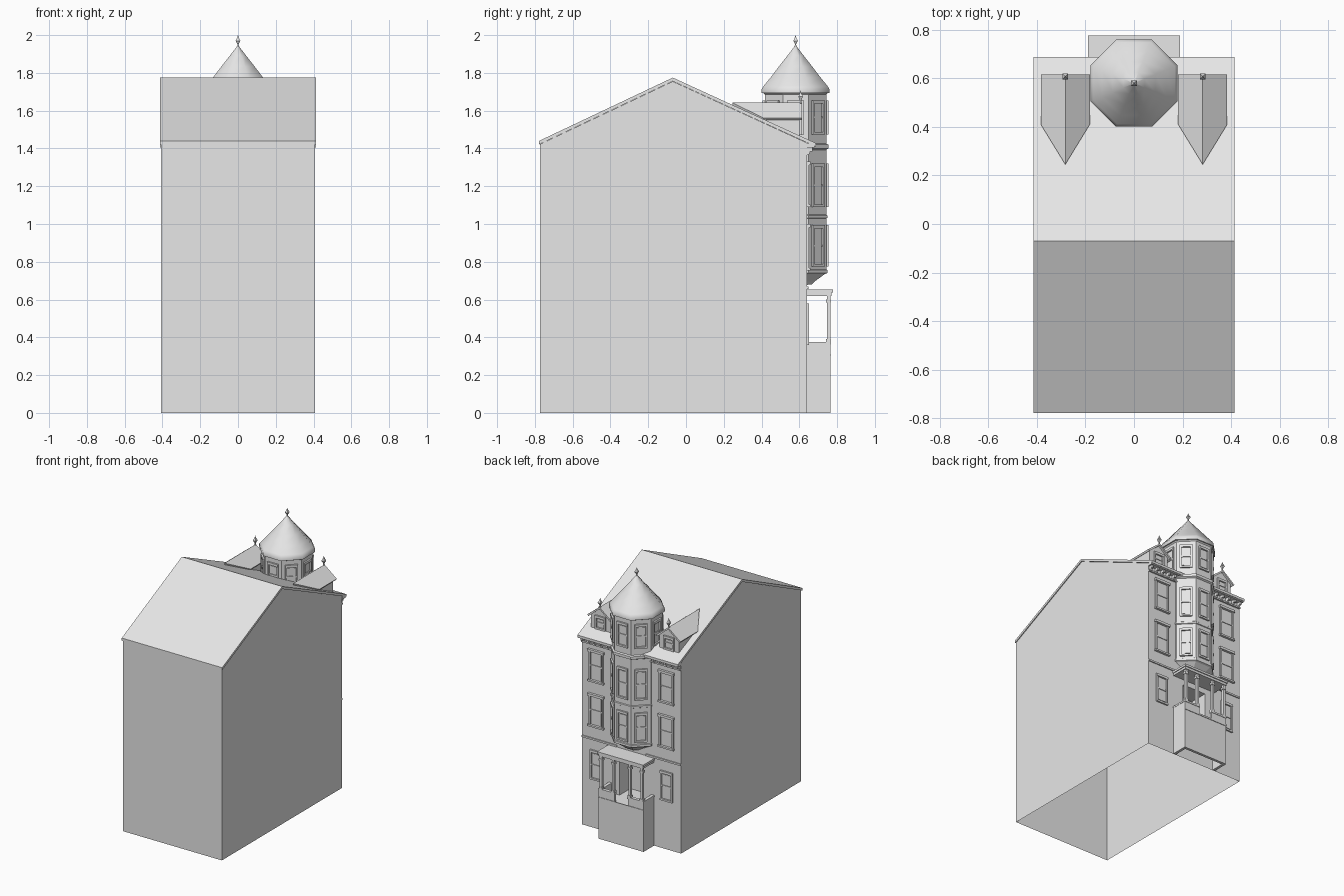
import bpy, bmesh, math
from mathutils import Matrix, Vector

cube = bpy.data.objects.get("Cube")
if cube:
    bpy.data.objects.remove(cube, do_unlink=True)

grey = bpy.data.materials.new("plain_grey")
grey.use_nodes = True
grey.diffuse_color = (0.8, 0.8, 0.8, 1)
grey.node_tree.nodes["Principled BSDF"].inputs["Base Color"].default_value = (0.8, 0.8, 0.8, 1)

T, I = Matrix.Translation, Matrix.Identity(4)
HALF, FRONT, BACK = 0.408, -0.773, 0.64
TOWER_Y, TOWER_R = 0.58, 0.163


def finish(name, bm, smooth=0):
    bmesh.ops.recalc_face_normals(bm, faces=bm.faces)
    me = bpy.data.meshes.new(name)
    bm.to_mesh(me)
    bm.free()
    me.materials.append(grey)
    ob = bpy.data.objects.new(name, me)
    bpy.context.collection.objects.link(ob)
    if smooth:
        bpy.context.view_layer.objects.active = ob
        ob.select_set(True)
        bpy.ops.object.shade_smooth_by_angle(angle=math.radians(smooth))
        ob.select_set(False)
    return ob


def bar(bm, m, x, y, z):
    """Box between the given (low, high) pairs, placed by matrix m."""
    c = Vector([(a + b) / 2 for a, b in (x, y, z)])
    s = Matrix.Diagonal([b - a for a, b in (x, y, z)] + [1])
    bmesh.ops.create_cube(bm, size=1, matrix=m @ T(c) @ s)


def poly(bm, pts):
    return bm.faces.new([bm.verts.new(p) for p in pts])


def prism(bm, pts, offset):
    f = poly(bm, pts)
    ext = bmesh.ops.extrude_face_region(bm, geom=[f], use_keep_orig=True)
    bmesh.ops.translate(bm, vec=offset, verts=[v for v in ext["geom"] if isinstance(v, bmesh.types.BMVert)])


def lathe(bm, profile, centre, sides=8):
    """Ring of flat sides; profile holds (apothem, height)."""
    rings = []
    for r, z in profile:
        r /= math.cos(math.pi / sides)
        angles = [(k + 0.5) * math.tau / sides for k in range(sides)]
        rings.append([bm.verts.new((centre[0] + r * math.cos(a), centre[1] + r * math.sin(a), z)) for a in angles])
    for lo, hi in zip(rings, rings[1:]):
        for k in range(sides):
            j = (k + 1) % sides
            bm.faces.new((lo[k], lo[j], hi[j], hi[k]))


def window(name, m, w, z0, z1, hood=0.0):
    """Casing, sill, lintel and two sashes on a face whose outside is local +y."""
    bm = bmesh.new()
    h, t, mid = w / 2, 0.012, (z0 + z1) / 2
    for s in (-1, 1):
        bar(bm, m, sorted((s * h, s * (h - t))), (-0.004, 0.011), (z0, z1))
    bar(bm, m, (-h - hood, h + hood), (-0.004, 0.012 + hood), (z1 - 0.018, z1))
    bar(bm, m, (-h - hood, h + hood), (-0.004, 0.012 + hood), (z0, z0 + 0.013))
    bar(bm, m, (-h + t, h - t), (-0.004, 0.008), (mid - 0.005, mid + 0.005))
    bar(bm, m, (-h + t + 0.006, h - t - 0.006), (-0.004, 0.003), (z0 + 0.022, z1 - 0.026))
    finish(name, bm)


def finial(name, x, y, z, h):
    bm = bmesh.new()
    shape = [(0.003, -0.03), (0.005, 0), (0.003, 0.2), (0.012, 0.5), (0.004, 0.78), (0.0005, 1)]
    lathe(bm, [(r, z + k * h) for r, k in shape], (x, y), 4)
    finish(name, bm)


# House shell, open below, with a recessed entrance in the back wall
def roof_z(y):
    return 1.755 - (0.473 if y < -0.07 else 0.458) * abs(y + 0.07)


bm = bmesh.new()
zf, zb = roof_z(FRONT), roof_z(BACK)
poly(bm, [(-HALF, FRONT, 0), (HALF, FRONT, 0), (HALF, FRONT, zf), (-HALF, FRONT, zf)])
for x in (-HALF, HALF):
    poly(bm, [(x, FRONT, 0), (x, BACK, 0), (x, BACK, zb), (x, -0.07, 1.755), (x, FRONT, zf)])
d, d0, d1, deep = 0.1, 0.3, 0.58, 0.5
for x0, x1, z0, z1 in ((-HALF, -d, 0, zb), (d, HALF, 0, zb), (-d, d, 0, d0), (-d, d, d1, zb)):
    poly(bm, [(x0, BACK, z0), (x1, BACK, z0), (x1, BACK, z1), (x0, BACK, z1)])
for x in (-d, d):
    poly(bm, [(x, BACK, d0), (x, deep, d0), (x, deep, d1), (x, BACK, d1)])
for z in (d0, d1):
    poly(bm, [(-d, BACK, z), (d, BACK, z), (d, deep, z), (-d, deep, z)])
poly(bm, [(-d, deep, d0), (d, deep, d0), (d, deep, d1), (-d, deep, d1)])
bmesh.ops.remove_doubles(bm, verts=bm.verts, dist=0.0001)
finish("house_walls", bm)

# Main roof slab
bm = bmesh.new()
line = [(-0.778, 1.421), (-0.07, 1.756), (0.688, 1.409)]
outline = [(-0.414, y, z) for y, z in line] + [(-0.414, y, z + 0.019) for y, z in reversed(line)]
prism(bm, outline, (0.828, 0, 0))
finish("main_roof", bm)

# Double door in the recess
bm = bmesh.new()
for s in (-1, 1):
    bar(bm, I, sorted((s * 0.008, s * 0.085)), (deep, deep + 0.012), (d0, 0.55))
finish("entrance_doors", bm)

# Back wall belt, cornice and brackets, and wall windows, on both sides
for s, side in ((1, "left"), (-1, "right")):
    bm = bmesh.new()
    bar(bm, I, sorted((s * 0.12, s * HALF)), (BACK, BACK + 0.008), (0.655, 0.668))
    finish(side + "_belt_course", bm)
    bm = bmesh.new()
    bar(bm, I, sorted((s * 0.15, s * HALF)), (BACK, BACK + 0.012), (1.365, 1.376))
    bar(bm, I, sorted((s * 0.15, s * 0.412)), (BACK, BACK + 0.04), (1.405, 1.425))
    for k in range(5):
        x = s * (0.19 + k * 0.051)
        bar(bm, I, (x - 0.007, x + 0.007), (BACK, BACK + 0.03), (1.385, 1.406))
        bar(bm, I, (x - 0.007, x + 0.007), (BACK, BACK + 0.017), (1.37, 1.39))
    finish(side + "_cornice", bm)
    for label, z0, z1, w, hood in (("upper", 1.09, 1.33, 0.118, 0.006),
                                   ("middle", 0.755, 1.0, 0.118, 0.006),
                                   ("lower", 0.36, 0.58, 0.1, 0)):
        window(f"{side}_{label}_window", T((s * 0.29, BACK, 0)), w, z0, z1, hood)

# Tower: bay against the wall below, full octagon above the roof
bm = bmesh.new()
lathe(bm, [(0.02, 0.675), (0.085, 0.68), (0.1, 0.695), (0.155, 0.735), (0.168, 0.74), (0.168, 0.757),
           (TOWER_R, 0.76), (TOWER_R, 1.03), (0.168, 1.033), (0.168, 1.046), (TOWER_R, 1.05),
           (TOWER_R, 1.393), (0.175, 1.4), (0.175, 1.42), (TOWER_R, 1.425), (TOWER_R, 1.44)], (0, TOWER_Y))
bmesh.ops.bisect_plane(bm, geom=bm.verts[:] + bm.edges[:] + bm.faces[:],
                       plane_co=(0, BACK, 0), plane_no=(0, 1, 0), clear_inner=True)
finish("tower_bay", bm)
bm = bmesh.new()
lathe(bm, [(TOWER_R, 1.425), (TOWER_R, 1.685), (0.172, 1.695), (0.172, 1.705)], (0, TOWER_Y))
finish("tower_top", bm)
bm = bmesh.new()
lathe(bm, [(TOWER_R, 1.693), (0.179, 1.693), (0.179, 1.715), (0.168, 1.732), (0.132, 1.776), (0.088, 1.834),
           (0.044, 1.89), (0.002, 1.945)], (0, TOWER_Y))
finish("tower_roof", bm, 50)
finial("tower_finial", 0, TOWER_Y, 1.94, 0.06)

for k in range(8):
    m = T((0, TOWER_Y, 0)) @ Matrix.Rotation(k * math.pi / 4, 4, "Z") @ T((0, TOWER_R, 0))
    window(f"tower_top_window_{k}", m, 0.088, 1.475, 1.655)
    if k in (0, 1, 7):
        window(f"tower_upper_window_{k}", m, 0.088, 1.09, 1.32)
        window(f"tower_lower_window_{k}", m, 0.088, 0.775, 0.995)

# Dormers
for s, side in ((1, "left"), (-1, "right")):
    cx = s * 0.283
    bm = bmesh.new()
    prism(bm, [(cx - 0.08, 0.6, 1.45), (cx + 0.08, 0.6, 1.45), (cx + 0.08, 0.6, 1.565),
               (cx, 0.6, 1.628), (cx - 0.08, 0.6, 1.565)], (0, -0.2, 0))
    finish(side + "_dormer_walls", bm)
    bm = bmesh.new()
    for e in (-0.101, 0.101):
        poly(bm, [(cx, 0.615, 1.642), (cx, 0.245, 1.642), (cx + e, 0.41, 1.562), (cx + e, 0.615, 1.562)])
    bmesh.ops.remove_doubles(bm, verts=bm.verts, dist=0.0001)
    bmesh.ops.recalc_face_normals(bm, faces=bm.faces)
    if bm.faces[:][0].normal.z < 0:
        bmesh.ops.reverse_faces(bm, faces=bm.faces)
    ob = finish(side + "_dormer_roof", bm)
    mod = ob.modifiers.new("thickness", "SOLIDIFY")
    mod.thickness, mod.offset = 0.014, -1
    window(side + "_dormer_window", T((cx, 0.6, 0)), 0.085, 1.47, 1.57)
    finial(side + "_dormer_finial", cx, 0.607, 1.64, 0.068)

# Porch base with parapet, open below, gap in the middle of the front
bm = bmesh.new()
for s in (-1, 1):
    bar(bm, I, sorted((s * 0.165, s * 0.185)), (BACK, 0.764), (0, 0.365))
    bar(bm, I, sorted((s * 0.055, s * 0.165)), (0.744, 0.764), (0.29, 0.365))
    bar(bm, I, sorted((s * 0.052, s * 0.187)), (0.742, 0.767), (0.362, 0.375))
    bar(bm, I, sorted((s * 0.163, s * 0.187)), (BACK, 0.745), (0.362, 0.375))
bar(bm, I, (-0.165, 0.165), (0.744, 0.764), (0, 0.3))
bar(bm, I, (-0.165, 0.165), (BACK, 0.744), (0.285, 0.3))
bar(bm, I, (-0.187, 0.187), (0.764, 0.768), (0.3, 0.312))
finish("porch_base", bm)

# Porch columns and roof
bm = bmesh.new()
for x in (-0.168, -0.068, 0.068, 0.168):
    bar(bm, I, (x - 0.009, x + 0.009), (0.746, 0.764), (0.375, 0.625))
    bar(bm, I, (x - 0.014, x + 0.014), (0.741, 0.768), (0.585, 0.6))
    bar(bm, I, (x - 0.013, x + 0.013), (0.742, 0.767), (0.375, 0.39))
finish("porch_columns", bm)
bm = bmesh.new()
bar(bm, I, (-0.184, 0.184), (BACK, 0.77), (0.62, 0.637))
bar(bm, I, (-0.19, 0.19), (BACK, 0.777), (0.637, 0.653))
finish("porch_roof", bm)
